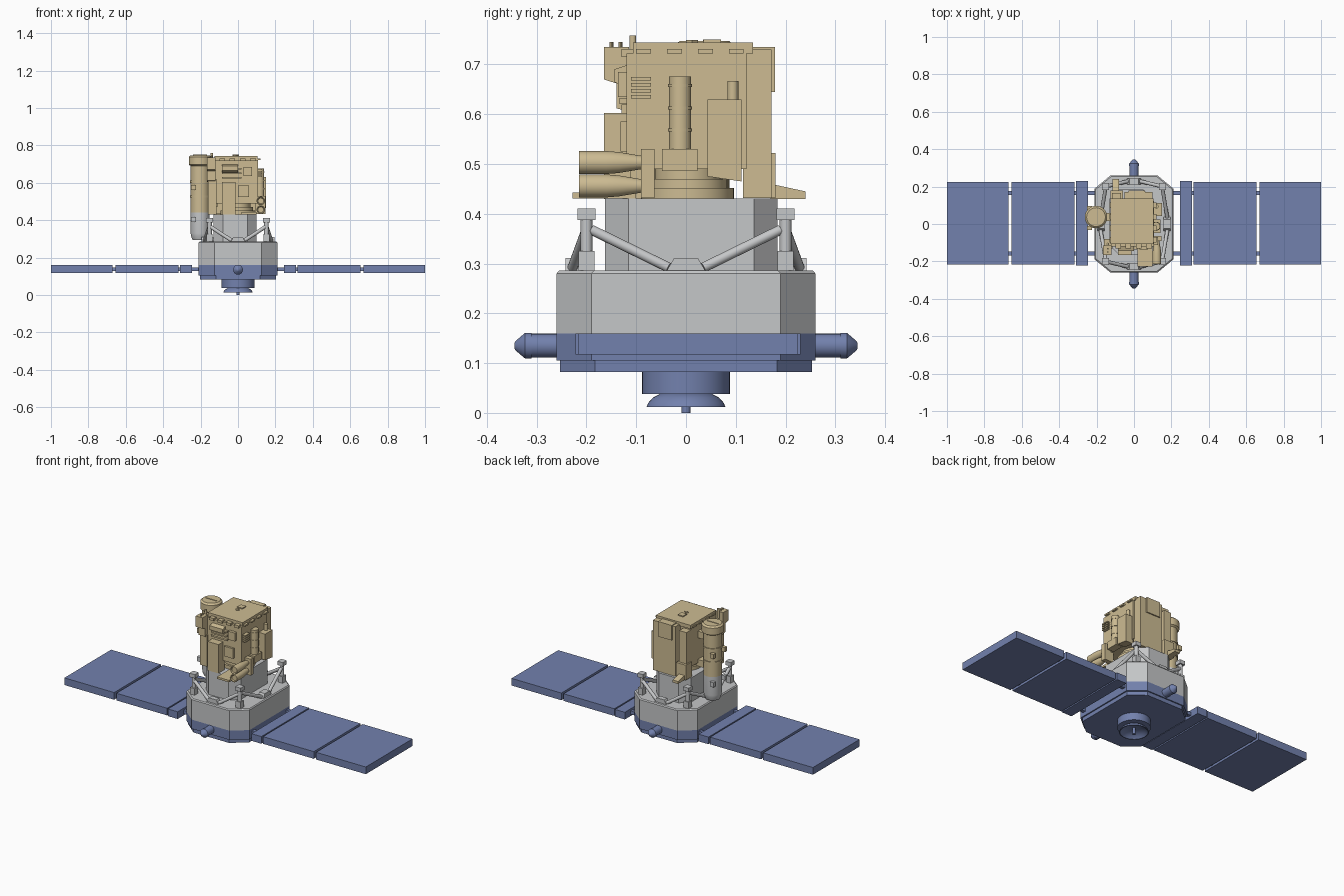
import bpy, bmesh, math
from mathutils import Vector

cube = bpy.data.objects.get("Cube")
if cube:
    bpy.data.objects.remove(cube, do_unlink=True)


def material(name, rgb):
    mat = bpy.data.materials.new(name)
    mat.use_nodes = True
    mat.diffuse_color = (*rgb, 1)
    mat.node_tree.nodes["Principled BSDF"].inputs["Base Color"].default_value = (*rgb, 1)
    return mat


tan = material("tan", (.61, .50, .29))
grey = material("light grey", (.56, .57, .58))
blue = material("slate blue", (.17, .22, .42))


def finish(name, bm, mat, smooth=False):
    bmesh.ops.recalc_face_normals(bm, faces=bm.faces)
    mesh = bpy.data.meshes.new(name)
    bm.to_mesh(mesh)
    bm.free()
    mesh.materials.append(mat)
    obj = bpy.data.objects.new(name, mesh)
    bpy.context.collection.objects.link(obj)
    if smooth:
        bpy.ops.object.select_all(action='DESELECT')
        obj.select_set(True)
        bpy.context.view_layer.objects.active = obj
        bpy.ops.object.shade_smooth_by_angle(angle=math.radians(35))
    return obj


def loft(name, mat, rings, smooth=False):
    """Skin a list of equal-length point rings and cap both ends."""
    bm = bmesh.new()
    loops = [[bm.verts.new(p) for p in ring] for ring in rings]
    n = len(loops[0])
    for a, b in zip(loops, loops[1:]):
        for i in range(n):
            j = (i + 1) % n
            bm.faces.new((a[i], a[j], b[j], b[i]))
    bm.faces.new(loops[0])
    bm.faces.new(loops[-1])
    return finish(name, bm, mat, smooth)


def box(name, mat, xs, ys, zs):
    rings = [[(xs[0], ys[0], z), (xs[1], ys[0], z), (xs[1], ys[1], z), (xs[0], ys[1], z)] for z in zs]
    return loft(name, mat, rings)


def lathe(name, mat, base, axis, profile, sides=32):
    """Revolve (radius, distance) pairs about an axis through base."""
    turn = Vector(axis).to_track_quat('Z', 'Y')
    rings = []
    for r, h in profile:
        angles = [math.tau * i / sides for i in range(sides)]
        rings.append([Vector(base) + turn @ Vector((r * math.cos(a), r * math.sin(a), h)) for a in angles])
    return loft(name, mat, rings, True)


def rod(name, mat, start, end, r, sides=16):
    span = Vector(end) - Vector(start)
    return lathe(name, mat, start, span, [(r, 0), (r, span.length)], sides)


def octagon(xs, ys, cut_x, cut_y, z, inset=0):
    (x0, x1), (y0, y1) = (xs[0] + inset, xs[1] - inset), (ys[0] + inset, ys[1] - inset)
    return [(x0 + cut_x, y0, z), (x1 - cut_x, y0, z), (x1, y0 + cut_y, z), (x1, y1 - cut_y, z),
            (x1 - cut_x, y1, z), (x0 + cut_x, y1, z), (x0, y1 - cut_y, z), (x0, y0 + cut_y, z)]


def side_profile(name, mat, xs, points):
    """Extrude a (y, z) outline across x."""
    return loft(name, mat, [[(x, y, z) for y, z in points] for x in xs])


# Octagonal bus
def bus_ring(z, inset=0):
    return octagon((-.21, .21), (-.26, .26), .085, .07, z, inset)


loft("bus_floor", blue, [bus_ring(.082, .007), bus_ring(.107, .007)])
loft("bus_lower_band", blue, [bus_ring(.105), bus_ring(.16)])
loft("bus_upper_shell", grey, [bus_ring(.16), bus_ring(.28), bus_ring(.286, .005)])

# Solar wings
for side, s in (("left", 1), ("right", -1)):
    def span(a, b):
        return sorted((a * s, b * s))
    wing_y = (-.217, .225)
    box(side + "_outer_panel", blue, span(.67, 1), wing_y, (.117, .16))
    box(side + "_inner_panel", blue, span(.318, .655), wing_y, (.117, .16))
    box(side + "_root_panel", blue, span(.245, .31), (-.222, .23), (.117, .16))
    for y in (-.158, .166):
        box(side + "_wing_hinge", blue, span(.2, .68), (y - .01, y + .01), (.128, .148))

# Side thrusters
for side, s in (("front", -1), ("rear", 1)):
    lathe(side + "_thruster", blue, (0, s * .25, .135), (0, s, 0),
          [(.024, 0), (.024, .06), (.026, .06), (.026, .073), (.009, .093), (.004, .095)])

# Engine under the floor
lathe("engine_collar", blue, (0, 0, .038), (0, 0, 1), [(.088, 0), (.088, .046)], 48)
lathe("engine_bell", blue, (0, 0, 0), (0, 0, 1),
      [(.048, .04), (.066, .031), (.076, .02), (.079, .012), (.074, .012), (.06, .026), (.03, .037)], 48)
rod("engine_probe", blue, (0, 0, 0), (0, 0, .04), .009)

# Truss: corner posts, feet and struts
for sx in (-1, 1):
    for sy in (-1, 1):
        x, y = sx * .152, sy * .2
        rod("truss_post", grey, (x, y, .28), (x, y, .4), .012)
        box("post_base", grey, (x - .016, x + .016), (y - .016, y + .016), (.28, .325))
        box("post_cap", grey, (x - .018, x + .018), (y - .018, y + .018), (.388, .411))
        rod("side_strut", grey, (x, y * .95, .368), (sx * .178, sy * .035, .292), .01)
        rod("end_strut", grey, (x, y, .368), (sx * .035, sy * .228, .292), .01)
for s in (-1, 1):
    side_profile("side_foot", grey, (s * .158, s * .195),
                 [(-.042, .28), (.042, .28), (.024, .311), (-.024, .311)])
    loft("end_foot", grey, [[(-.042, y, .28), (.042, y, .28), (.024, y, .311), (-.024, y, .311)]
                            for y in (s * .212, s * .242)])

# Payload pedestal and turret rings
loft("pedestal", grey, [octagon((-.13, .1), (-.163, .184), .05, .047, z) for z in (.28, .431)])
lathe("turret", tan, (0, .003, .43), (0, 0, 1),
      [(.093, 0), (.093, .022), (.08, .022), (.08, .04), (.066, .04), (.066, .08)], 48)

# Instrument body and top deck
box("instrument_body", tan, (-.12, .108), (-.12, .122), (.49, .722))
box("top_deck", tan, (-.125, .105), (-.106, .135), (.722, .744))
box("deck_hatch", tan, (-.03, .005), (.035, .07), (.744, .75))
lathe("deck_boss", tan, (-.012, .012, .744), (0, 0, 1), [(.012, 0), (.012, .005)], 4)
for i in range(4):
    y = -.1 + i * .062
    for x in (-.13, .104):
        box("deck_clip", tan, (x, x + .016), (y, y + .03), (.722, .731))
    x = -.1 + i * .055
    box("front_deck_clip", tan, (x, x + .03), (-.13, -.1), (.715, .731))
rod("deck_mast", tan, (-.14, -.107, .7), (-.14, -.107, .758), .007)

# Rear slabs with a sloped foot
box("rear_main_slab", tan, (-.05, .1), (.115, .172), (.432, .73))
box("rear_upper_block", tan, (-.03, .06), (.13, .179), (.645, .735))
box("rear_lower_block", tan, (-.125, -.06), (.12, .18), (.432, .522))
box("rear_narrow_slab", tan, (-.118, -.07), (.115, .165), (.52, .71))
side_profile("rear_sloped_foot", tan, (-.115, -.08),
             [(.17, .43), (.24, .43), (.24, .445), (.18, .458), (.17, .458)])

# Front boxes and stepped radiator
box("front_tall_box", tan, (-.086, -.014), (-.165, -.11), (.43, .603))
box("front_small_box", tan, (.0, .06), (-.132, -.11), (.525, .585))
side_profile("front_hood", tan, (-.165, -.12),
             [(-.165, .735), (-.165, .67), (-.14, .662), (-.14, .612), (-.115, .605), (-.115, .735)])
box("front_corner_column", tan, (-.16, -.115), (-.13, -.08), (.43, .62))
side_profile("front_visor", tan, (-.086, .0), [(-.115, .7), (-.145, .69), (-.145, .665), (-.115, .652)])
box("front_vent", tan, (.03, .075), (-.137, -.11), (.635, .685))
for y in (-.15, -.132):
    rod("hood_peg", tan, (-.14, y, .73), (-.14, y, .745), .004, 8)
for i in range(3):
    z = .622 + i * .024
    box("front_fin", tan, (-.085, .02), (-.135, -.11), (z, z + .01))

# Left face: upright tube, equipment box, vents
rod("left_tube", tan, (.118, -.012, .52), (.118, -.012, .676), .022, 24)
for z in (.565, .61, .655):
    rod("left_tube_band", tan, (.118, -.012, z), (.118, -.012, z + .006), .024, 24)
box("left_tube_base", tan, (.1, .143), (-.048, .023), (.486, .53))
side_profile("left_equipment_box", tan, (.1, .15),
             [(.043, .475), (.112, .465), (.112, .63), (.043, .63)])
rod("left_equipment_post", tan, (.12, .094, .63), (.12, .094, .667), .011)
for i in range(4):
    z = .632 + i * .012
    box("left_vent_fin", tan, (.1, .128), (-.111, -.07), (z, z + .007))

# Pair of horizontal tanks on a bracket
box("tank_bracket", tan, (.09, .148), (-.09, -.063), (.432, .53))
for z in (.456, .503):
    lathe("tank", tan, (.122, -.215, z), (0, 1, 0),
          [(.015, .006), (.019, 0), (.023, 0), (.023, .055), (.021, .08), (.016, .11), (.013, .128)])
box("low_front_shelf", tan, (.02, .1), (-.228, -.1), (.431, .443))

# Tall telescope on the right
tube = (-.203, .037, 0)
lathe("telescope_lower", grey, tube, (0, 0, 1), [(.04, .295), (.048, .315), (.05, .33), (.05, .44)])
lathe("telescope_upper", tan, tube, (0, 0, 1),
      [(.05, .44), (.05, .69), (.06, .697), (.06, .738), (.05, .747)])
for z in (.52, .6):
    lathe("telescope_band", tan, tube, (0, 0, 1), [(.054, z), (.054, z + .012)])
for z, mat in ((.39, grey), (.56, tan)):
    for y in (-.022, .086):
        box("telescope_box", mat, (-.25, -.225), (y - .01, y + .01), (z, z + .028))
for z in (.47, .64):
    box("telescope_mount", tan, (-.17, -.11), (.015, .06), (z, z + .04))
rod("telescope_brace", grey, (-.19, .037, .32), (-.12, .037, .29), .01)
box("telescope_cap_bar", tan, (-.24, -.166), (.034, .04), (.745, .75))
